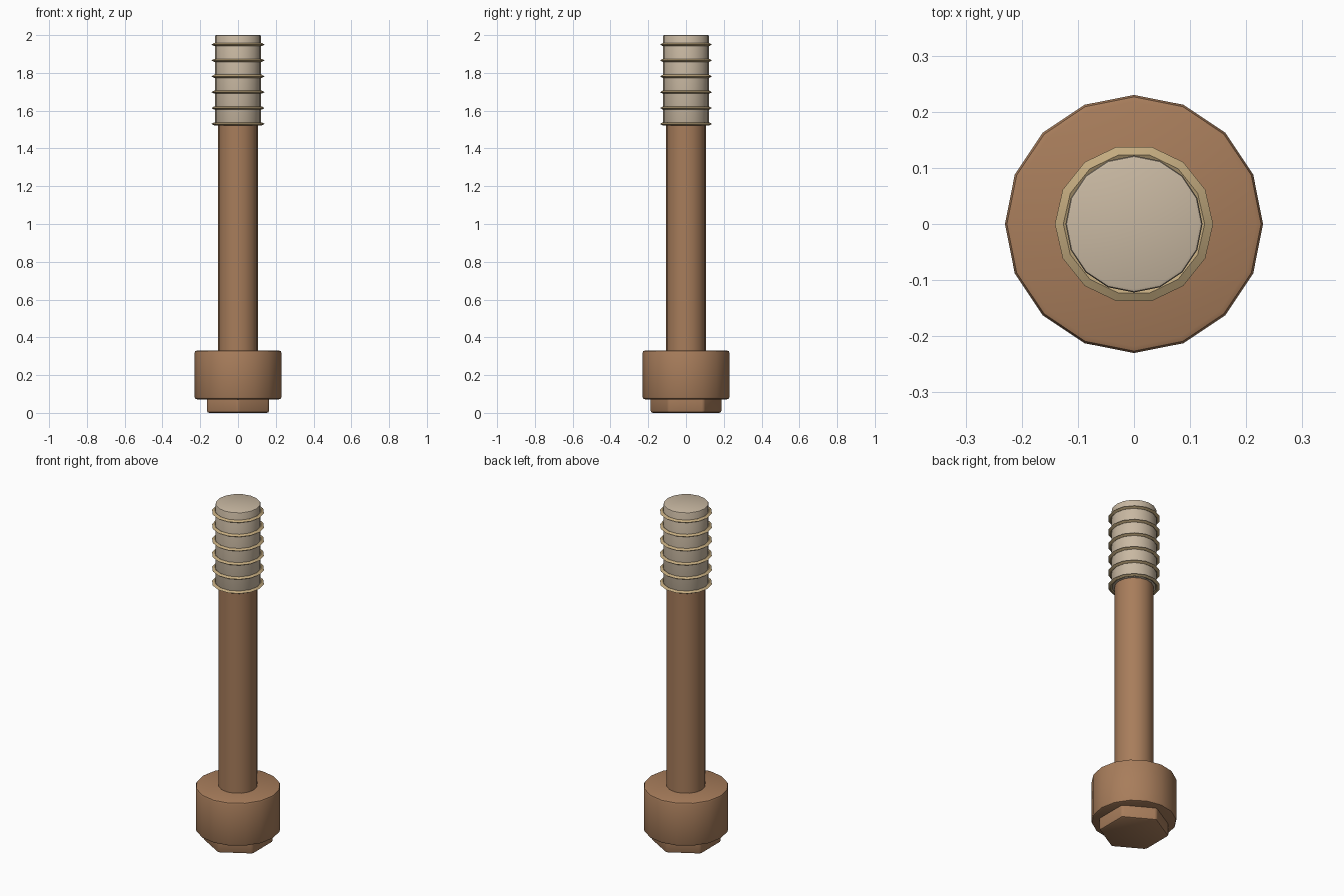
import bpy
import math

if "Cube" in bpy.data.objects:
    bpy.data.objects.remove(bpy.data.objects["Cube"])


def material(name, color):
    m = bpy.data.materials.new(name)
    m.diffuse_color = (*color, 1)
    m.use_nodes = True
    m.node_tree.nodes["Principled BSDF"].inputs["Base Color"].default_value = m.diffuse_color
    return m


brown = material("warm brown", (0.39, 0.205, 0.105))
beige = material("pale beige", (0.58, 0.48, 0.36))
tan = material("tan", (0.54, 0.40, 0.21))


def smooth(obj):
    bpy.ops.object.select_all(action='DESELECT')
    obj.select_set(True)
    bpy.context.view_layer.objects.active = obj
    bpy.ops.object.shade_smooth_by_angle(angle=math.radians(35))


def post(name, sides, radius, z0, z1, mat, bevel=0.0, turn=0.0):
    """Upright prism from z0 to z1 with optional rounded edges."""
    # A primitive cylinder starts with a vertex on the y axis
    bpy.ops.mesh.primitive_cylinder_add(vertices=sides, radius=radius, depth=z1 - z0,
                                        location=(0, 0, (z0 + z1) / 2),
                                        rotation=(0, 0, turn))
    obj = bpy.context.object
    obj.name = name
    obj.data.materials.append(mat)
    if bevel:
        mod = obj.modifiers.new("rounded edges", 'BEVEL')
        mod.width = bevel
        mod.segments = 2
        mod.limit_method = 'ANGLE'
        mod.angle_limit = math.radians(40)
        bpy.ops.object.modifier_apply(modifier=mod.name)
    smooth(obj)
    return obj


# Hexagonal foot, collar-like head, shaft and threaded tip
post("hex_foot", 6, 0.19, 0.0, 0.12, brown, 0.012)
post("head", 16, 0.23, 0.072, 0.33, brown, 0.012)
post("shaft", 16, 0.105, 0.30, 1.56, brown)
post("threaded_tip", 16, 0.122, 1.525, 2.0, beige, 0.006)

# Thin sharp-edged thread rings
for i in range(6):
    bpy.ops.mesh.primitive_torus_add(major_segments=14, minor_segments=4,
                                     major_radius=0.126, minor_radius=0.015,
                                     location=(0, 0, 1.53 + 0.084 * i))
    ring = bpy.context.object
    ring.name = f"thread_ring_{i + 1}"
    ring.scale.z = 0.55
    ring.data.materials.append(tan)
    smooth(ring)
